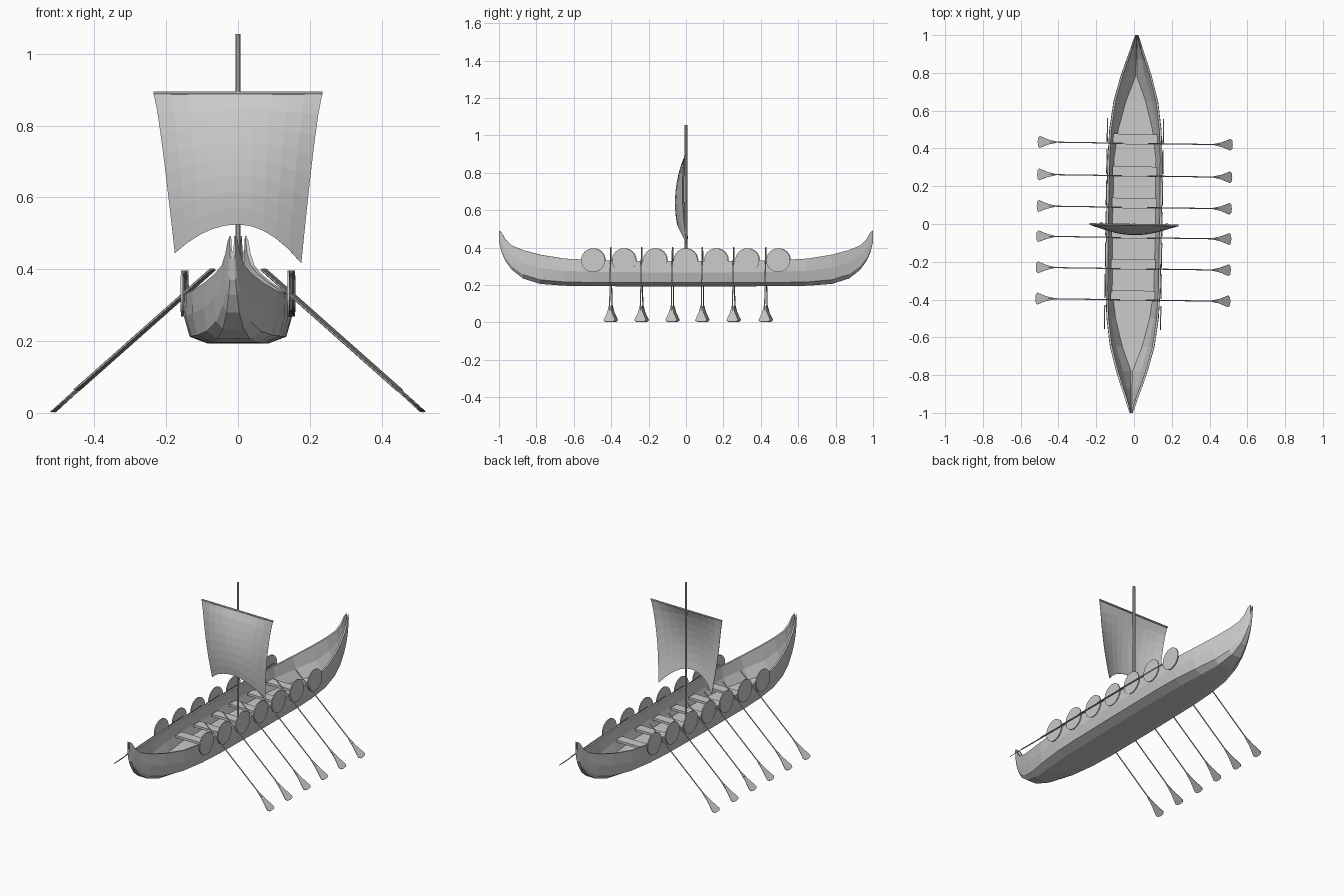
import bpy, bmesh, math
from mathutils import Vector, Matrix

if "Cube" in bpy.data.objects:
    bpy.data.objects.remove(bpy.data.objects["Cube"])

YAW = -0.015  # the whole ship is turned very slightly


def finish(name, bm):
    bmesh.ops.recalc_face_normals(bm, faces=bm.faces[:])
    me = bpy.data.meshes.new(name)
    bm.to_mesh(me)
    bm.free()
    ob = bpy.data.objects.new(name, me)
    bpy.context.collection.objects.link(ob)
    ob.rotation_euler.z = YAW
    return ob


def rod(name, a, b, r, sides=8):
    a, b = Vector(a), Vector(b)
    d = b - a
    bm = bmesh.new()
    m = Matrix.Translation((a + b) / 2) @ d.to_track_quat('Z', 'Y').to_matrix().to_4x4()
    bmesh.ops.create_cone(bm, cap_ends=True, segments=sides, radius1=r, radius2=r,
                          depth=d.length, matrix=m)
    return finish(name, bm)


def box(name, centre, size):
    bm = bmesh.new()
    bmesh.ops.create_cube(bm, size=1, matrix=Matrix.Translation(centre)
                          @ Matrix.Diagonal((*size, 1)))
    return finish(name, bm)


# Hull stations: y, half width, sheer height, keel height, floor half width
STATIONS = [
    (0.00, 0.146, 0.328, 0.193, 0.114),
    (0.35, 0.144, 0.330, 0.193, 0.110),
    (0.50, 0.137, 0.333, 0.194, 0.090),
    (0.65, 0.117, 0.341, 0.196, 0.052),
    (0.78, 0.083, 0.362, 0.206, 0.004),
    (0.87, 0.053, 0.386, 0.234, 0.003),
    (0.93, 0.032, 0.410, 0.280, 0.003),
    (0.965, 0.021, 0.443, 0.328, 0.002),
    (0.985, 0.014, 0.480, 0.370, 0.002),
    (1.00, 0.008, 0.492, 0.430, 0.002),
]


def section(w, s, k, f):
    # half section: outer skin from keel to rail, then inner skin back to floor
    h = s - k
    wi = max(w - 0.010, w * 0.5)
    kf = max(0.222, k + 0.02)
    half = [(0.55 * w, k), (0.90 * w, k + 0.14 * h), (1.01 * w, k + 0.55 * h), (w, s),
            (wi, s), (f + (wi - f) * 0.62, kf + (s - kf) * 0.45), (f, kf)]
    left = [(-x, z) for x, z in half]
    return half[:4][::-1] + left[:4] + left[4:] + half[4:][::-1]


bm = bmesh.new()
rings = []
for y, w, s, k, f in [(-a, *r) for a, *r in STATIONS[:0:-1]] + STATIONS:
    rings.append([bm.verts.new((x, y, z)) for x, z in section(w, s, k, f)])
for r0, r1 in zip(rings, rings[1:]):
    for i in range(len(r0)):
        j = (i + 1) % len(r0)
        bm.faces.new((r0[i], r0[j], r1[j], r1[i]))
bm.faces.new(rings[0])
bm.faces.new(rings[-1])
finish("hull", bm)

# Oars in pairs, with a rowing bench next to each pair
OAR_Y = [0.427, 0.255, 0.088, -0.072, -0.237, -0.402]
BLADE = [(0, 0.004), (0.055, 0.013), (0.115, 0.031), (0.126, 0.022), (0.129, 0.0)]
for n, y in enumerate(OAR_Y, 1):
    box(f"bench_{n}", (0, y + 0.022, 0.268), (0.235, 0.055, 0.014))
    for side, word in ((1, "right"), (-1, "left")):
        rod(f"oar_shaft_{word}_{n}", (side * 0.07, y, 0.40), (side * 0.45, y, 0.063), 0.0033, 6)
        bm = bmesh.new()
        start, end = Vector((side * 0.42, y, 0.089)), Vector((side * 0.516, y, 0.002))
        d = (end - start).normalized()
        nrm = d.cross(Vector((0, 1, 0))) * 0.0015
        outline = BLADE + [(t, -w) for t, w in BLADE[-2::-1]]
        pts = [start + d * t + Vector((0, w, 0)) for t, w in outline]
        face = bm.faces.new([bm.verts.new(p - nrm) for p in pts])
        ext = bmesh.ops.extrude_face_region(bm, geom=[face], use_keep_orig=True)
        bmesh.ops.translate(bm, vec=nrm * 2,
                            verts=[v for v in ext["geom"] if isinstance(v, bmesh.types.BMVert)])
        finish(f"oar_blade_{word}_{n}", bm)

# Round shields hung along both rails
for n, y in enumerate([-0.495, -0.33, -0.163, 0.0, 0.163, 0.33, 0.495], 1):
    for side, word in ((1, "right"), (-1, "left")):
        rod(f"shield_{word}_{n}", (side * 0.1455, y, 0.332), (side * 0.1515, y, 0.332), 0.064, 24)

# Mast and yard
rod("mast", (0, 0, 0.215), (0, 0, 1.055), 0.007, 10)
rod("yard", (-0.235, -0.004, 0.89), (0.235, -0.004, 0.89), 0.005, 8)

# Billowing sail, narrower and arched at the foot
NU, NV = 10, 8
bm = bmesh.new()
grid = []
for j in range(NV + 1):
    v = j / NV
    belly = math.sin(math.pi * 0.73 * v) ** 0.8
    row = []
    for i in range(NU + 1):
        u = 2 * i / NU - 1
        foot = 0.525 - (0.108 if u > 0 else 0.08) * u * u
        x = u * (0.235 - 0.059 * v ** 0.8)
        out = 0.052 * belly * (1 - abs(u) ** 2.2)
        y = -0.006 - out - 0.012 * math.sin(math.pi * v) * u * u + 0.014 * v ** 2 * u * u
        row.append(bm.verts.new((x, y, 0.89 + (foot - 0.89) * v)))
    grid.append(row)
for a, b in zip(grid, grid[1:]):
    for i in range(NU):
        bm.faces.new((a[i], a[i + 1], b[i + 1], b[i]))
sail = finish("sail", bm)
mod = sail.modifiers.new("cloth_thickness", 'SOLIDIFY')
mod.thickness = 0.002
mod.offset = 0
